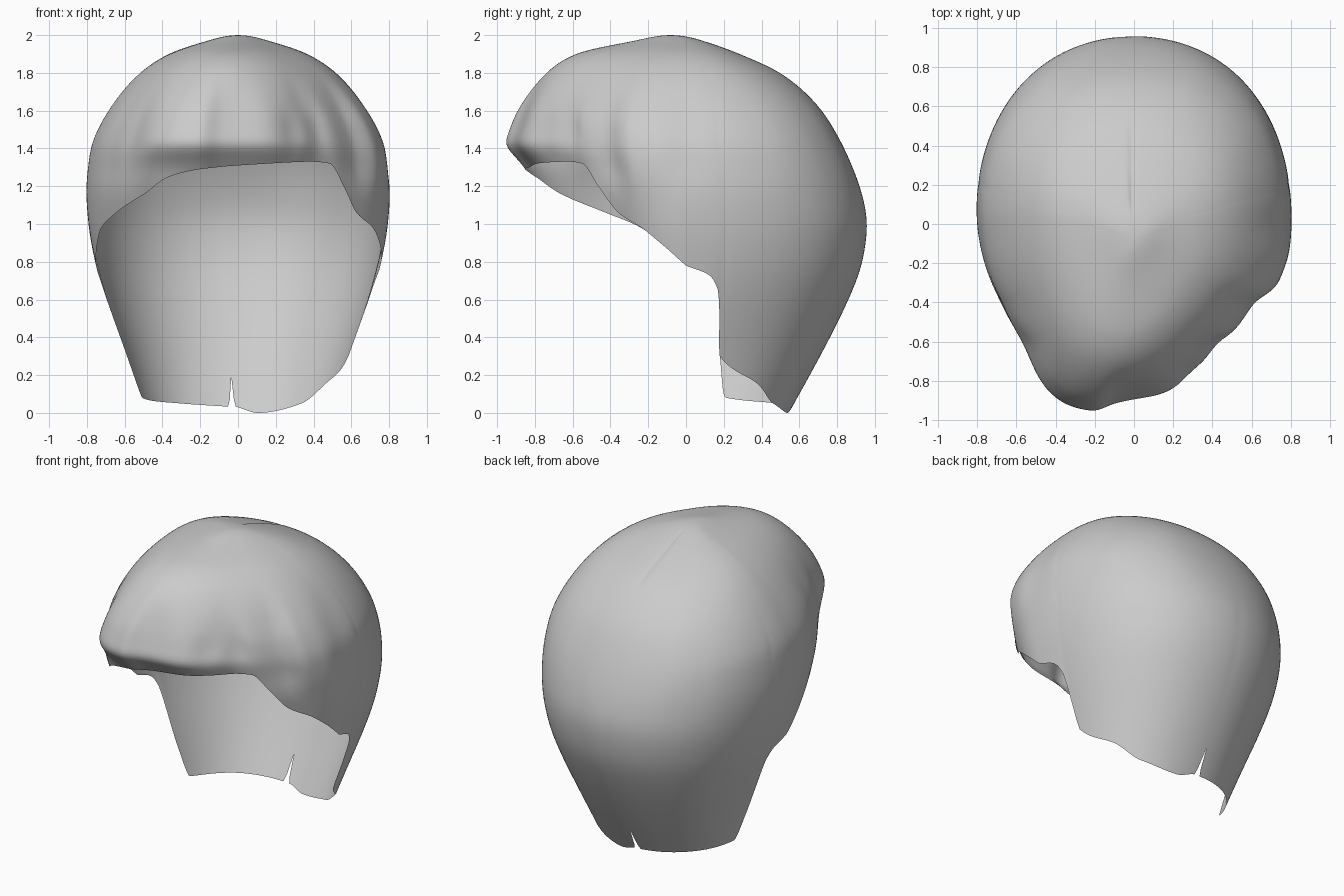
import bpy, bmesh, math

if "Cube" in bpy.data.objects:
    bpy.data.objects.remove(bpy.data.objects["Cube"])


def curve(knots, x):
    """Smooth interpolation through (x, value) knots without overshoot."""
    if x <= knots[0][0]:
        return knots[0][1]
    if x >= knots[-1][0]:
        return knots[-1][1]
    d = [(b[1] - a[1]) / (b[0] - a[0]) for a, b in zip(knots, knots[1:])]

    def slope(i):
        if i == 0 or i == len(knots) - 1:
            return d[min(i, len(d) - 1)]
        p, q = d[i - 1], d[i]
        return 2 * p * q / (p + q) if p * q > 0 else 0.0

    i = next(k for k in range(len(d)) if x <= knots[k + 1][0])
    (x0, y0), (x1, y1) = knots[i], knots[i + 1]
    h = x1 - x0
    t = (x - x0) / h
    return (y0 * (1 + 2 * t) * (1 - t) ** 2 + h * slope(i) * t * (1 - t) ** 2
            + y1 * t * t * (3 - 2 * t) + h * slope(i + 1) * t * t * (t - 1))


def bump(x, mid, width):
    return math.exp(-((x - mid) / width) ** 2)


def ramp(x, lo, hi):
    t = min(1, max(0, (x - lo) / (hi - lo)))
    return t * t * (3 - 2 * t)


# Plan outline, angles measured from the front (-y) towards +x
PLAN = [(0.0, -0.90), (0.15, -0.87), (0.3, -0.78), (0.42, -0.66), (0.5, -0.6),
        (0.62, -0.44), (0.75, -0.32), (0.79, -0.2), (0.795, 0.0), (0.79, 0.2),
        (0.75, 0.4), (0.65, 0.63), (0.5, 0.8), (0.3, 0.915), (0.0, 0.96),
        (-0.2, 0.94), (-0.4, 0.87), (-0.6, 0.7), (-0.72, 0.5), (-0.78, 0.3),
        (-0.8, 0.1), (-0.785, -0.1), (-0.7, -0.4), (-0.6, -0.62),
        (-0.43, -0.88), (-0.35, -0.93), (-0.22, -0.96), (-0.1, -0.92)]
polar = sorted((math.degrees(math.atan2(x, -y)), math.hypot(x, y)) for x, y in PLAN)
polar = [(a - 360, r) for a, r in polar[-4:]] + polar + [(a + 360, r) for a, r in polar[:4]]

# Height: half width, front depth, back depth
LEVELS = [(2.0, 0.0, 0.0, 0.0), (1.97, 0.16, 0.26, 0.11), (1.9, 0.365, 0.60, 0.285),
          (1.8, 0.515, 0.76, 0.50), (1.6, 0.685, 0.895, 0.72), (1.5, 0.742, 0.935, 0.785),
          (1.42, 0.775, 0.96, 0.828), (1.37, 0.785, 0.92, 0.853), (1.3, 0.793, 0.86, 0.882),
          (1.2, 0.80, 0.825, 0.92), (1.0, 0.787, 0.71, 0.96), (0.8, 0.752, 0.56, 0.935),
          (0.6, 0.695, 0.5, 0.86), (0.3, 0.592, 0.5, 0.71), (0.0, 0.50, 0.5, 0.545)]
width, front, back = [[(math.sqrt(2 - L[0]), L[k]) for L in LEVELS] for k in (1, 2, 3)]

# Height of the open edge around the plan
EDGE = [(-180, 0.03), (-150, 0.05), (-114, 0.08), (-107, 0.3), (-103, 0.65),
        (-99, 0.73), (-90, 0.78), (-75, 0.9), (-66, 0.98), (-50, 1.06), (-32, 1.16),
        (-22, 1.25), (-12, 1.29), (0, 1.31), (30, 1.33), (39, 1.32), (46, 1.2),
        (54, 1.06), (66, 0.98), (75, 0.9), (90, 0.78), (99, 0.73), (103, 0.65),
        (107, 0.3), (131, 0.15), (146, 0.05), (170, 0.0), (180, 0.03)]


def column(angle):
    """Everything that depends on the angle only: edge, outline, smoothed outline."""
    edge = curve(EDGE, angle)
    edge += 0.17 * max(0, 1 - abs(angle + 177) / 1.3)    # small slit at the nape
    soft = sum(curve(polar, angle + k * 4) * (1 - abs(k) / 7) for k in range(-6, 7)) / 7
    return angle, edge, curve(polar, angle), soft


def shell_point(col, t):
    angle, edge, rough, soft = col
    u = t * math.sqrt(2 - edge)
    z = 2 - u * u
    # lumpy outline only around the fringe, rounder above and below
    lumpy = ramp(z, 1.1, 1.35) * (1 - ramp(z, 1.55, 1.85))
    r = soft + (rough - soft) * lumpy
    fringe = bump(z, 1.48, 0.12)
    r -= fringe * (0.02 * bump(angle, 22, 5) + 0.025 * bump(angle, 36, 5)
                   + 0.015 * bump(angle, -42, 7))
    a = math.radians(angle)
    sx, sy = r * math.sin(a), -r * math.cos(a)
    depth = curve(back if sy > 0 else front, u)
    if sy < 0:                                           # brow lip fades at the temples
        depth -= 0.05 * bump(z, 1.43, 0.07) * ramp(abs(angle), 25, 50)
    x = sx * curve(width, u) / 0.8
    y = sy * depth / 0.96
    y -= 0.08 * max(0, 1 - u / 0.35) ** 2                # crown sits slightly forward
    # parting crease behind the crown
    if 0.05 < y < 0.52:
        z -= 0.012 * bump(x, -0.01, 0.01) * min(1, (y - 0.05) / 0.06)
    return x, y, z


# Hair shell: columns around the head, rows from crown to edge
COLS, ROWS = 360, 60
bm = bmesh.new()
columns = [column(-180 + 360 * c / COLS) for c in range(COLS)]
crown = bm.verts.new(shell_point(columns[0], 0))
rings = [[bm.verts.new(shell_point(col, r / ROWS)) for col in columns]
         for r in range(1, ROWS + 1)]
for c in range(COLS):
    n = (c + 1) % COLS
    bm.faces.new((crown, rings[0][c], rings[0][n]))
    for upper, lower in zip(rings, rings[1:]):
        bm.faces.new((upper[c], lower[c], lower[n], upper[n]))
# relax the upper shell so ridges melt together like soft hair
for _ in range(6):
    bmesh.ops.smooth_vert(bm, verts=[v for ring in rings[:-1] for v in ring], factor=0.5,
                          use_axis_x=True, use_axis_y=True, use_axis_z=True)
bmesh.ops.recalc_face_normals(bm, faces=bm.faces)
if sum(f.normal.z for f in crown.link_faces) < 0:
    bmesh.ops.reverse_faces(bm, faces=bm.faces)
for f in bm.faces:
    f.smooth = True
mesh = bpy.data.meshes.new("hair_shell")
bm.to_mesh(mesh)
bm.free()
hair = bpy.data.objects.new("hair_shell", mesh)
bpy.context.collection.objects.link(hair)
